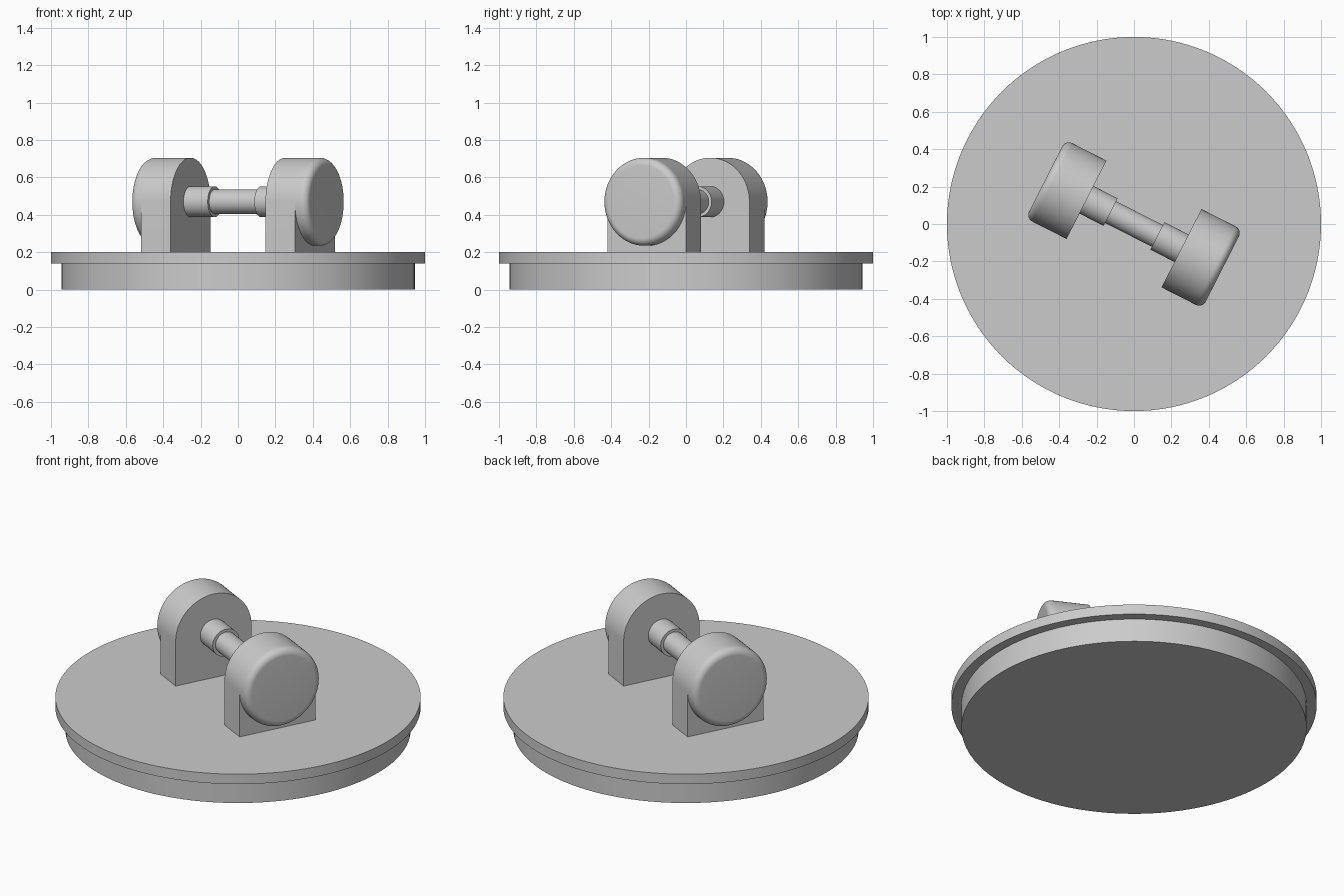
import bpy
import bmesh
from math import pi, sin, cos, radians
from mathutils import Matrix, Vector

cube = bpy.data.objects.get("Cube")
if cube:
    bpy.data.objects.remove(cube, do_unlink=True)

grey = bpy.data.materials.new("plain grey")
grey.use_nodes = True
GREY = (0.6, 0.6, 0.6, 1)
grey.diffuse_color = GREY
grey.node_tree.nodes["Principled BSDF"].inputs["Base Color"].default_value = GREY

AXIS_Z = 0.47      # height of the bar axis
R = 0.235          # radius of the rounded supports
TURN = radians(-27)
BASE_TOP = 0.2
INNER, MID, OUTER = 0.285, 0.461, 0.53   # stations along the bar axis
ROUND = 0.04


def finish(name, bm, matrix=Matrix()):
    bmesh.ops.remove_doubles(bm, verts=bm.verts, dist=1e-5)
    bmesh.ops.recalc_face_normals(bm, faces=bm.faces)
    bm.transform(matrix)
    mesh = bpy.data.meshes.new(name)
    bm.to_mesh(mesh)
    bm.free()
    mesh.materials.append(grey)
    obj = bpy.data.objects.new(name, mesh)
    bpy.context.collection.objects.link(obj)
    bpy.ops.object.select_all(action="DESELECT")
    obj.select_set(True)
    bpy.context.view_layer.objects.active = obj
    bpy.ops.object.shade_smooth_by_angle(angle=radians(30))
    return obj


def lathe(name, profile, matrix=Matrix(), steps=96):
    """Spin (radius, height) points about z."""
    bm = bmesh.new()
    verts = [bm.verts.new((r, 0, h)) for r, h in profile]
    edges = [bm.edges.new(pair) for pair in zip(verts, verts[1:])]
    bmesh.ops.spin(bm, geom=verts + edges, cent=(0, 0, 0), axis=(0, 0, 1),
                   angle=2 * pi, steps=steps, use_merge=True)
    return finish(name, bm, matrix)


def arch(name, matrix):
    """Round-topped slab, extruded along x."""
    bm = bmesh.new()
    outline = [(-R, BASE_TOP)]
    outline += [(-R * cos(pi * i / 48), AXIS_Z + R * sin(pi * i / 48)) for i in range(49)]
    outline.append((R, BASE_TOP))
    face = bm.faces.new([bm.verts.new((INNER, y, z)) for y, z in outline])
    out = bmesh.ops.extrude_face_region(bm, geom=[face])
    moved = [g for g in out["geom"] if isinstance(g, bmesh.types.BMVert)]
    bmesh.ops.translate(bm, verts=moved, vec=Vector((MID - INNER, 0, 0)))
    return finish(name, bm, matrix)


# Round stepped base
lathe("base_plinth", [(0, 0), (0.945, 0), (0.945, 0.14), (0, 0.14)], steps=128)
lathe("base_plate", [(0, 0.14), (1, 0.14), (1, BASE_TOP), (0, BASE_TOP)], steps=128)

# Supports, end caps and collars on both ends of the bar
to_bar = Matrix.Translation((0, 0, AXIS_Z)) @ Matrix.Rotation(pi / 2, 4, "Y")
rim = [(R - ROUND + ROUND * cos(pi / 2 * i / 10), OUTER - ROUND + ROUND * sin(pi / 2 * i / 10))
       for i in range(11)]
for side, extra in (("left", 0), ("right", pi)):
    turn = Matrix.Rotation(TURN + extra, 4, "Z")
    arch(side + "_support", turn)
    lathe(side + "_end_cap", [(0, MID), (R, MID)] + rim + [(0, OUTER)], turn @ to_bar)
    lathe(side + "_collar", [(0, 0.14), (0.0825, 0.14), (0.0825, INNER), (0, INNER)],
          turn @ to_bar, 64)

# Thin bar between the collars
lathe("cross_bar", [(0, -0.16), (0.065, -0.16), (0.065, 0.16), (0, 0.16)],
      Matrix.Rotation(TURN, 4, "Z") @ to_bar, 64)
